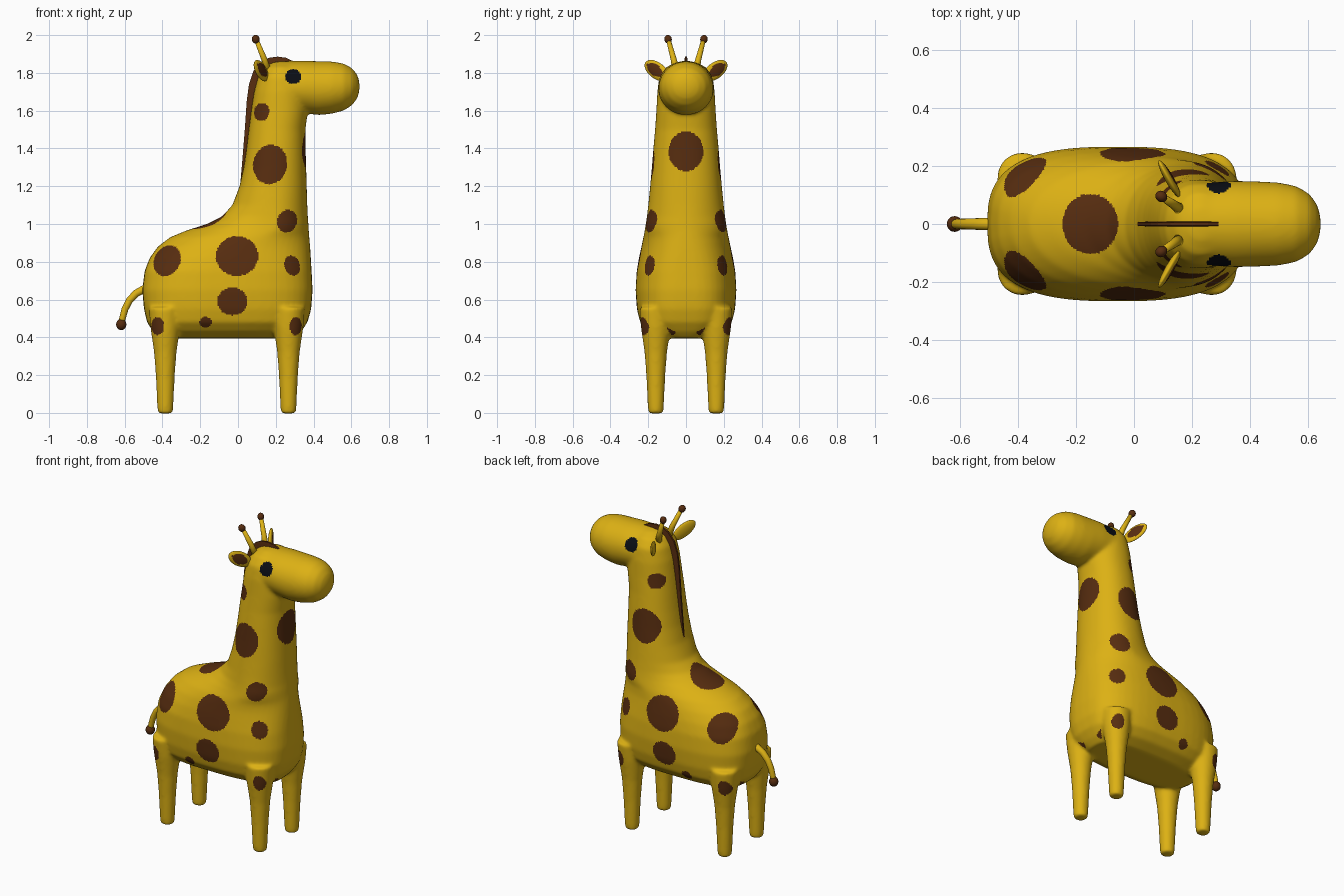
import bpy, bmesh, math
from mathutils import Vector, Matrix

if "Cube" in bpy.data.objects:
    bpy.data.objects.remove(bpy.data.objects["Cube"])


def material(name, rgb):
    m = bpy.data.materials.new(name)
    m.diffuse_color = (*rgb, 1)
    m.use_nodes = True
    m.node_tree.nodes["Principled BSDF"].inputs["Base Color"].default_value = m.diffuse_color
    return m


YELLOW = material("yellow hide", (0.72, 0.44, 0.007))
BROWN = material("brown patches", (0.095, 0.026, 0.005))
BLACK = material("black eyes", (0.003, 0.004, 0.007))


def finish(bm, name, mats, smooth=True):
    bmesh.ops.recalc_face_normals(bm, faces=bm.faces)
    me = bpy.data.meshes.new(name)
    bm.to_mesh(me)
    bm.free()
    for m in mats:
        me.materials.append(m)
    for p in me.polygons:
        p.use_smooth = smooth
    ob = bpy.data.objects.new(name, me)
    bpy.context.collection.objects.link(ob)
    return ob


def loft(bm, rings):
    """Skin a list of equal-length point rings and cap both ends."""
    vs = [[bm.verts.new(p) for p in r] for r in rings]
    n = len(vs[0])
    for a, b in zip(vs, vs[1:]):
        for i in range(n):
            bm.faces.new((a[i], a[(i + 1) % n], b[(i + 1) % n], b[i]))
    bm.faces.new(vs[0])
    bm.faces.new(vs[-1])


def spow(v, e):
    return math.copysign(abs(v) ** e, v)


def flat_ring(z, x0, x1, hy, n=2.0, shift=0.5, seg=48):
    """Horizontal superellipse from x0 to x1, widest at the given fraction."""
    cx = x0 + (x1 - x0) * shift
    pts = []
    for i in range(seg):
        a = 2 * math.pi * i / seg
        c, s = spow(math.cos(a), 2 / n), spow(math.sin(a), 2 / n)
        pts.append((cx + c * ((x1 - cx) if c > 0 else (cx - x0)), hy * s, z))
    return pts


def tube(name, path, radii, mat, seg=16):
    bm = bmesh.new()
    path = [Vector(p) for p in path]
    rings = []
    for i, p in enumerate(path):
        d = path[min(i + 1, len(path) - 1)] - path[max(i - 1, 0)]
        q = d.to_track_quat('Z', 'Y')
        rings.append([p + q @ Vector((radii[i] * math.cos(2 * math.pi * k / seg),
                                      radii[i] * math.sin(2 * math.pi * k / seg), 0))
                      for k in range(seg)])
    loft(bm, rings)
    return finish(bm, name, [mat])


def ball(name, loc, scale, mat, rot=Matrix.Identity(4)):
    bm = bmesh.new()
    bmesh.ops.create_uvsphere(bm, u_segments=32, v_segments=20, radius=1,
                              matrix=Matrix.Translation(loc) @ rot @ Matrix.Diagonal((*scale, 1)))
    return finish(bm, name, [mat])


# Body: torso and neck, head and legs, fused into one soft skin
bm = bmesh.new()
torso = [(.395, -.40, .30, .13, 3, .5), (.43, -.45, .335, .20, 3, .5),
         (.48, -.482, .368, .243, 3, .5), (.55, -.498, .388, .26, 2.9, .5),
         (.65, -.507, .395, .267, 2.8, .5), (.75, -.495, .39, .261, 2.7, .5),
         (.82, -.468, .386, .249, 2.5, .52), (.88, -.425, .382, .236, 2.3, .56),
         (.93, -.36, .378, .226, 2.1, .62), (.965, -.275, .375, .219, 2, .68),
         (1.0, -.165, .373, .213, 2, .66), (1.04, -.085, .37, .207, 2, .6),
         (1.1, -.03, .367, .2, 2.1, .54), (1.2, .008, .364, .19, 2.2, .5),
         (1.3, .03, .361, .181, 2.2, .5), (1.4, .045, .358, .173, 2.2, .5),
         (1.5, .057, .357, .164, 2.2, .5), (1.6, .07, .37, .157, 2.2, .5),
         (1.7, .085, .37, .152, 2.2, .5), (1.78, .107, .35, .14, 2.2, .5),
         (1.83, .14, .32, .106, 2.1, .5), (1.858, .19, .28, .05, 2, .5)]
loft(bm, [flat_ring(*r) for r in torso])

head = [(.16, 1.73, .115, .12), (.22, 1.728, .134, .142), (.35, 1.725, .139, .149),
        (.43, 1.719, .143, .147), (.5, 1.722, .138, .143), (.56, 1.725, .125, .131),
        (.605, 1.727, .098, .104), (.632, 1.728, .062, .066), (.643, 1.728, .025, .025)]
loft(bm, [[(x, ry * math.cos(a), zc + rz * math.sin(a))
           for a in (2 * math.pi * k / 40 for k in range(40))] for x, zc, rz, ry in head])

leg = [(-.003, .04), (.03, .043), (.2, .051), (.32, .06), (.39, .07), (.45, .079), (.56, .088)]
for cx in (-.385, .267):
    for sy in (-1, 1):
        loft(bm, [[(x, y + .16 * sy, z) for x, y, z in flat_ring(z, cx - r, cx + r, r, seg=28)]
                  for z, r in leg])
body = finish(bm, "body", [YELLOW, BROWN, BLACK])
mod = body.modifiers.new("fuse", 'REMESH')
mod.mode, mod.voxel_size, mod.use_smooth_shade = 'VOXEL', 0.0075, True
mod = body.modifiers.new("soften", 'SMOOTH')
mod.factor, mod.iterations = 0.5, 26
bpy.context.view_layer.objects.active = body
body.select_set(True)
for m in list(body.modifiers):
    bpy.ops.object.modifier_apply(modifier=m.name)
me = body.data
if len(me.materials) < 3:
    me.materials.clear()
    for m in (YELLOW, BROWN, BLACK):
        me.materials.append(m)

# Patches and eyes: ellipses projected on the skin (x, z, half width, half height, lean)
patches = [(-.375, .805, .068, .085, .5), (-.005, .83, .112, .105, 0), (-.03, .59, .08, .073, 0),
           (-.172, .48, .032, .028, 0), (-.425, .46, .034, .048, 0), (.305, .46, .032, .048, 0),
           (.287, .78, .04, .055, -.3), (.26, 1.015, .053, .06, .3), (.17, 1.315, .09, .105, .2),
           (.125, 1.593, .04, .048, .2)]


def inside(u, v, cu, cv, ru, rv, lean=0):
    u, v = u - cu, v - cv
    c, s = math.cos(lean), math.sin(lean)
    return ((u * c - v * s) / ru) ** 2 + ((u * s + v * c) / rv) ** 2 < 1


for p in me.polygons:
    p.use_smooth = True
    p.material_index = 0
    x, y, z = p.center
    out = p.normal.y * (1 if y > 0 else -1)
    if out > .1 and abs(y) > .06:
        if any(inside(x, z, *s) for s in patches):
            p.material_index = 1
        elif inside(x, z, .292, 1.78, .042, .04):
            p.material_index = 2
    if p.normal.x > .2 and x > .25 and inside(y, z, 0, 1.385, .092, .105):
        p.material_index = 1          # throat patch
    if p.normal.z > .1 and .8 < z < 1.15 and inside(x, y, -.15, 0, .095, .104):
        p.material_index = 1          # back patch

# Mane: thin ridge from the shoulders over the crown
outer = [(-.01, 1.12), (.011, 1.2), (.024, 1.35), (.036, 1.5), (.046, 1.65), (.058, 1.74),
         (.082, 1.81), (.125, 1.86), (.165, 1.88), (.21, 1.886), (.255, 1.88), (.292, 1.862)]
inner = [(.04, 1.12), (.05, 1.2), (.065, 1.35), (.085, 1.5), (.105, 1.65), (.12, 1.72),
         (.14, 1.77), (.17, 1.8), (.19, 1.82), (.22, 1.83), (.255, 1.83), (.285, 1.83)]
bm = bmesh.new()
loft(bm, [[(a[0], -.006, a[1]), (a[0], .006, a[1]), (b[0], .011, b[1]), (b[0], -.011, b[1])]
          for a, b in zip(outer, inner)])
finish(bm, "mane", [BROWN], smooth=False)

for sy, side in ((-1, "right"), (1, "left")):
    # Horns with round tips
    tube("horn_" + side, [(.16, .05 * sy, 1.80), (.14, .065 * sy, 1.87), (.097, .093 * sy, 1.975)],
         [.021, .016, .012], YELLOW)
    d = Vector((-.3, .2 * sy, 1)).to_track_quat('Z', 'Y').to_matrix().to_4x4()
    ball("horn_tip_" + side, (.094, .095 * sy, 1.978), (.019, .021, .023), BROWN, d)

    # Ears: flattened leaves with a brown inner face
    along = Vector((-.42, .72 * sy, .5)).normalized()
    facing = Vector((1, .45 * sy, 0))
    facing = (facing - along * facing.dot(along)).normalized()
    across = facing.cross(along)
    rot = Matrix((along, across, facing)).transposed().to_4x4()
    mid = Vector((.122, .155 * sy, 1.812))
    ear = ball("ear_" + side, mid, (.082, .044, .015), YELLOW, rot)
    ear.data.materials.append(BROWN)
    for p in ear.data.polygons:
        q = p.center - mid
        if q.dot(facing) > 0 and inside(q.dot(along), q.dot(across), .005, 0, .057, .029):
            p.material_index = 1

# Tail with tuft
tube("tail", [(-.45, 0, .655), (-.50, 0, .655), (-.54, 0, .632), (-.575, 0, .595),
              (-.598, 0, .55), (-.612, 0, .50), (-.616, 0, .475)],
     [.022, .021, .02, .019, .018, .017, .016], YELLOW)
ball("tail_tuft", (-.618, 0, .468), (.027, .027, .03), BROWN)
